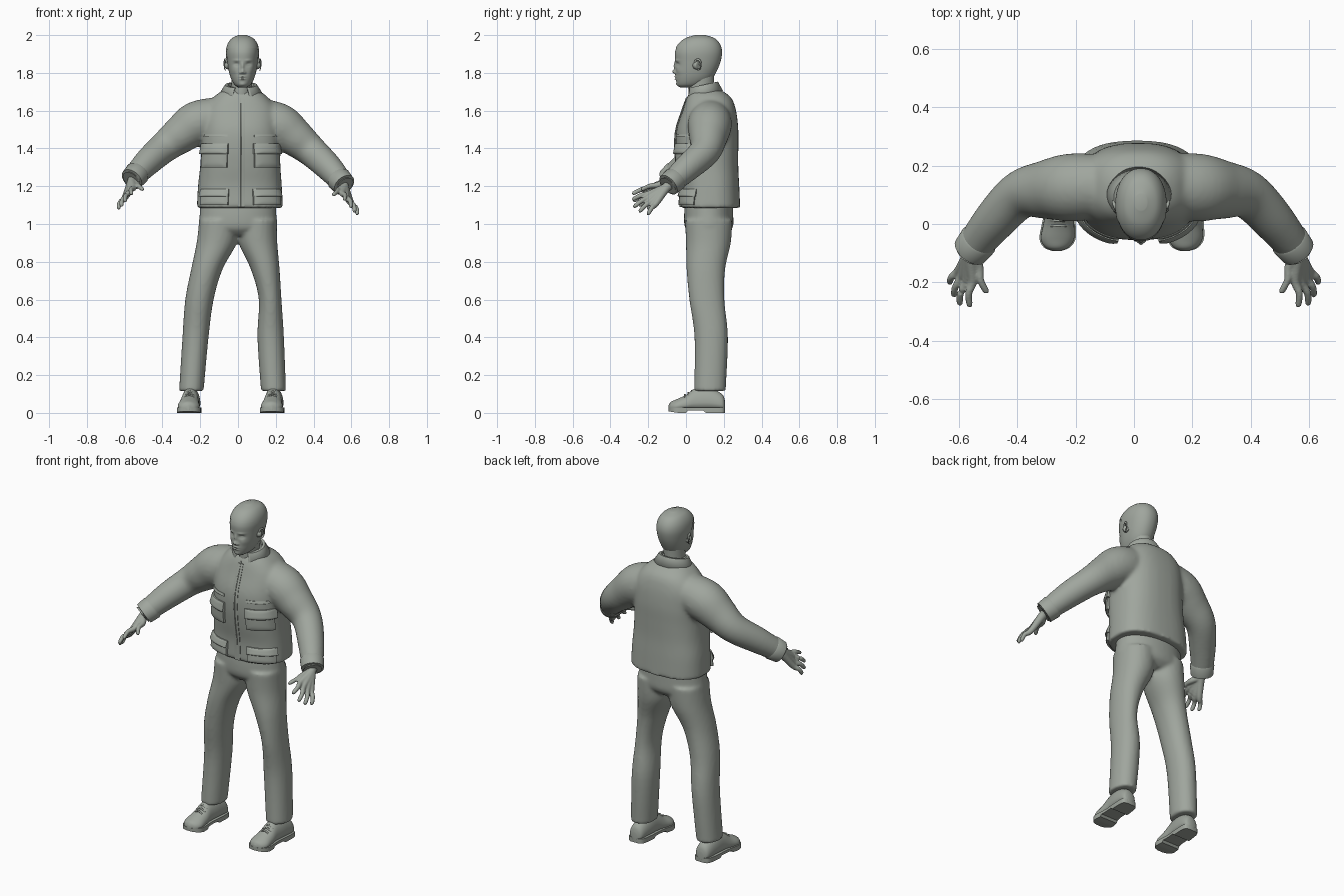
import bpy, bmesh, math
from mathutils import Vector

cube = bpy.data.objects.get("Cube")
if cube:
    bpy.data.objects.remove(cube, do_unlink=True)

grey = bpy.data.materials.new("sage grey")
grey.use_nodes = True
grey.diffuse_color = (0.35, 0.38, 0.34, 1)
grey.node_tree.nodes["Principled BSDF"].inputs["Base Color"].default_value = grey.diffuse_color


def curve(rows, k):
    """Catmull-Rom interpolation of rows of numbers."""
    out = []
    for i in range(len(rows) - 1):
        a, b, c, d = (rows[max(0, min(len(rows) - 1, i + j))] for j in (-1, 0, 1, 2))
        for s in range(k):
            t = s / k
            out.append([q + t / 2 * (r - p + t * (2 * p - 5 * q + 4 * r - w + t * (3 * (q - r) + w - p)))
                        for p, q, r, w in zip(a, b, c, d)])
    return out + [list(rows[-1])]


def skin(bm, rings):
    """Bridge rings of points and cap both ends."""
    loops = [[bm.verts.new(p) for p in ring] for ring in rings]
    m = len(loops[0])
    for a, b in zip(loops, loops[1:]):
        for i in range(m):
            bm.faces.new((a[i], a[(i + 1) % m], b[(i + 1) % m], b[i]))
    bm.faces.new(loops[0])
    bm.faces.new(loops[-1])


def oval(cx, z, rx, yf, yb, n, seg, grow=0.0):
    """Horizontal rounded ring between a front and a back depth."""
    pts = []
    for i in range(seg):
        t = math.tau * i / seg
        c, s = math.cos(t), math.sin(t)
        pts.append((cx + (rx + grow) * math.copysign(abs(c) ** (2 / n), c),
                    (yf + yb) / 2 + ((yb - yf) / 2 + grow) * math.copysign(abs(s) ** (2 / n), s), z))
    return pts


def loft(bm, rows, n=2.0, k=6, seg=40):
    skin(bm, [oval(*r, n, seg) for r in curve(rows, k)])


def tube(bm, rows, k=5, seg=16):
    """Round tube through rows of x, y, z, radius."""
    rows = curve(rows, k)
    pts = [Vector(r[:3]) for r in rows]
    rings = []
    for i, (p, r) in enumerate(zip(pts, rows)):
        d = (pts[min(i + 1, len(pts) - 1)] - pts[max(i - 1, 0)]).normalized()
        u = d.cross(Vector((0.3, 0.8, 0.5))).normalized()
        v = d.cross(u)
        rings.append([p + r[3] * (u * math.cos(math.tau * j / seg) + v * math.sin(math.tau * j / seg))
                      for j in range(seg)])
    skin(bm, rings)


def finish(name, bm, voxel=0, relax=4, sharp=50):
    bmesh.ops.recalc_face_normals(bm, faces=bm.faces)
    me = bpy.data.meshes.new(name)
    bm.to_mesh(me)
    bm.free()
    me.materials.append(grey)
    me.shade_smooth()
    me.set_sharp_from_angle(angle=math.radians(sharp))
    ob = bpy.data.objects.new(name, me)
    bpy.context.collection.objects.link(ob)
    if voxel:
        mod = ob.modifiers.new("blend", "REMESH")
        mod.mode, mod.voxel_size, mod.use_smooth_shade = "VOXEL", voxel, True
        mod = ob.modifiers.new("relax", "SMOOTH")
        mod.iterations, mod.factor = relax, 0.5
    return ob


# Jacket: torso and both sleeves blended together
TORSO = [(.01, 1.085, .228, -.03, .287), (.01, 1.2, .222, -.03, .282), (.012, 1.3, .213, -.045, .277),
         (.014, 1.4, .208, -.055, .277), (.014, 1.5, .205, -.05, .277), (.014, 1.6, .195, -.018, .265),
         (.014, 1.67, .145, .005, .238), (.014, 1.715, .085, .03, .175), (.014, 1.73, .07, .035, .155)]
ARM = [(.12, .13, 1.555, .11), (.22, .125, 1.52, .117), (.30, .118, 1.46, .102), (.39, .1, 1.385, .083),
       (.48, .01, 1.30, .073), (.56, -.09, 1.21, .058)]


def side(rows, s, drop=0.03):
    """Place rows on one side; the right arm hangs a little higher."""
    return [(s * r[0], r[1], r[2] + (drop * min(1, r[0] / .55) if s < 0 else 0), *r[3:]) for r in rows]


bm = bmesh.new()
loft(bm, TORSO, 2.5)
for s in (1, -1):
    tube(bm, side(ARM, s), seg=24)
finish("jacket", bm, .011, 7)

DENSE = curve(TORSO, 8)


def on_jacket(x, z, off):
    """Point on the jacket front, pushed outward."""
    cx, _, rx, yf, yb = min(DENSE, key=lambda r: abs(r[1] - z))
    lo = max([r for r in DENSE if r[1] <= z], key=lambda r: r[1])
    hi = min([r for r in DENSE if r[1] > z], key=lambda r: r[1])
    t = (z - lo[1]) / (hi[1] - lo[1])
    cx, _, rx, yf, yb = [a + (b - a) * t for a, b in zip(lo, hi)]
    q = min(.985, abs(x - cx) / rx)
    cy = (yf + yb) / 2
    v = Vector((x - cx, -(yb - yf) / 2 * (1 - q ** 2.5) ** .4, 0))
    v += v.normalized() * off
    return Vector((cx, cy, z)) + v


def patch(name, x0, x1, z0, z1, top, bottom):
    """Padded panel laid on the jacket front."""
    bm = bmesh.new()
    n = 14
    grid = []
    for j in range(n + 1):
        row = []
        for i in range(n + 1):
            u, v = max(0, min(1, (i - 1) / (n - 2))), max(0, min(1, (j - 1) / (n - 2)))
            edge = i in (0, n) or j in (0, n)
            e = max(abs(2 * u - 1), abs(2 * v - 1))
            off = -.02 if edge else (bottom + (top - bottom) * v) * (1 - .35 * e ** 4)
            row.append(bm.verts.new(on_jacket(x0 + (x1 - x0) * u, z0 + (z1 - z0) * v, off)))
        grid.append(row)
    for a, b in zip(grid, grid[1:]):
        for i in range(n):
            bm.faces.new((a[i], a[i + 1], b[i + 1], b[i]))
    finish(name, bm)


# Pockets, flaps and the zip placket
for label, a, b in (("right", -.185, -.055), ("left", .085, .212)):
    patch(label + "_chest_pocket", a, b, 1.30, 1.40, .012, .02)
    patch(label + "_chest_flap", a - .004, b + .004, 1.37, 1.425, .012, .028)
    patch(label + "_hip_pocket", a - .005, b + .005, 1.10, 1.17, .012, .02)
    patch(label + "_hip_flap", a - .008, b + .008, 1.145, 1.185, .01, .027)
    patch(label + "_chest_seam", a, b, 1.46, 1.475, .003, .007)
patch("zip_placket", 0, .035, 1.09, 1.66, .005, .005)
patch("zip", .014, .021, 1.09, 1.67, .008, .008)

# Folded collar, open at the front with pointed tips
bm = bmesh.new()
rows = []
for j, (rx, ry, z) in enumerate(((.066, .062, 1.70), (.072, .067, 1.735), (.083, .076, 1.735), (.115, .1, 1.683))):
    row = []
    for i in range(41):
        f = i / 20 - 1
        t = math.radians(90 + f * (166 - 5 * j))
        y = .092 + ry * math.sin(t)
        dip = .035 * abs(f) ** 8 if j == 3 else 0
        row.append(bm.verts.new((.016 + rx * math.cos(t), y, z + (y - .1) * .22 - dip)))
    rows.append(row)
for a, b in zip(rows, rows[1:]):
    for i in range(40):
        bm.faces.new((a[i], a[i + 1], b[i + 1], b[i]))
mod = finish("collar", bm).modifiers.new("cloth", "SOLIDIFY")
mod.thickness, mod.offset = .008, 0

# Trousers: hips and two legs blended together
HIPS = [(0, 1.15, .195, 0, .245), (0, 1.05, .203, -.01, .25), (0, .98, .205, -.005, .247), (0, .94, .15, .03, .21)]
RIGHT_LEG = [(-.1, 1.02, .105, -.005, .245), (-.113, .9, .106, 0, .237), (-.165, .76, .083, .003, .207),
             (-.204, .6, .075, .018, .203), (-.225, .4, .069, .045, .222), (-.247, .115, .065, .043, .21)]
LEFT_LEG = [(.1, 1.02, .105, -.005, .245), (.106, .9, .102, 0, .237), (.144, .76, .076, .003, .207),
            (.17, .6, .06, .018, .203), (.173, .4, .07, .045, .222), (.188, .115, .066, .043, .21)]
bm = bmesh.new()
for rows in (HIPS, RIGHT_LEG, LEFT_LEG):
    loft(bm, rows, 2.1)
finish("trousers", bm, .01, 5)

# Shoes: stations of y, half width, height, from heel to toe
SHOE = [(.207, .02, .06), (.19, .042, .1), (.12, .048, .135), (.05, .047, .13), (0, .053, .095),
        (-.05, .057, .072), (-.08, .04, .058), (-.092, .012, .04)]
for label, cx, turn in (("right", -.25, .08), ("left", .19, .08)):
    upper, sole, laces = bmesh.new(), bmesh.new(), bmesh.new()
    rings, edge = [], []
    for y, w, h in curve(SHOE, 5):
        mid = cx + turn * (y - .1)
        rings.append([(mid + w * math.cos(t), y, .012 + (h - .012) * (.35 + .65 * math.sin(t) if math.sin(t) > 0
                       else .35 + .35 * math.sin(t))) for t in [math.tau * i / 28 for i in range(28)]])
        lift = .012 if .0 < y < .1 else max(0, -y - .04) * .15
        edge.append([(mid - w - .005, y, lift), (mid + w + .005, y, lift),
                     (mid + w + .005, y, .028), (mid - w - .005, y, .028)])
    skin(upper, rings)
    skin(sole, edge)
    for y, z in ((.03, .113), (.012, .102), (-.006, .092)):
        mid = cx + turn * (y - .1)
        tube(laces, [(mid - .028, y, z - .012, .004), (mid, y, z + .004, .005), (mid + .028, y, z - .012, .004)], 4, 8)
    finish(label + "_shoe", upper)
    finish(label + "_sole", sole, sharp=35)
    finish(label + "_laces", laces)

# Hands and cuffs: each finger runs from the wrist through knuckle to tip
FINGERS = [((.553, -.19, 1.162), (.565, -.285, 1.13)), ((.573, -.193, 1.142), (.6, -.278, 1.09)),
           ((.588, -.18, 1.122), (.62, -.248, 1.065)), ((.6, -.16, 1.108), (.635, -.203, 1.05)),
           ((.533, -.145, 1.178), (.505, -.238, 1.155))]
for label, s in (("left", 1), ("right", -1)):
    bm = bmesh.new()
    for knuckle, tip in FINGERS:
        k, t = Vector(knuckle), Vector(tip)
        mid = k.lerp(t, .5) + Vector((.008, 0, .006))
        rows = [(.54, -.065, 1.228, .03), (.562, -.1, 1.197, .024), (*k, .017), (*mid, .0125),
                (*k.lerp(t, .92), .0105), (*t, .004)]
        tube(bm, side(rows, s), seg=14)
    finish(label + "_hand", bm, .0045, 3)
    bm = bmesh.new()
    tube(bm, side([(.528, -.05, 1.246, .06), (.534, -.058, 1.238, .067), (.562, -.093, 1.207, .062),
                   (.566, -.098, 1.203, .052), (.556, -.086, 1.214, .04)], s), 1, 24)
    finish(label + "_cuff", bm)

# Head with shaped face
HEAD = [(.024, 1.722, .02, -.03, .05), (.024, 1.738, .043, -.046, .09), (.024, 1.77, .061, -.054, .135),
        (.024, 1.81, .073, -.055, .16), (.024, 1.86, .081, -.057, .18), (.024, 1.91, .085, -.058, .188),
        (.024, 1.95, .077, -.04, .178), (.024, 1.98, .055, -.003, .15), (.024, 1.997, .018, .05, .1)]
FACE = [(0, 1.806, .011, .011, .016), (0, 1.835, .008, .022, .009), (.032, 1.845, .014, .01, -.011),
        (.032, 1.843, .009, .005, .005), (.032, 1.866, .018, .006, .004), (0, 1.78, .015, .004, .007),
        (0, 1.767, .013, .004, .007), (0, 1.738, .018, .01, .005), (.045, 1.812, .016, .018, .004),
        (.013, 1.801, .006, .006, .007)]
bm = bmesh.new()
loft(bm, HEAD, 2.15, 14, 112)
for v in bm.verts:
    if v.co.y < .03:
        for x, z, sx, sz, amp in FACE:
            v.co.y -= amp * math.exp(-((abs(v.co.x - .024) - x) / sx) ** 2 - ((v.co.z - z) / sz) ** 2)
finish("head", bm, sharp=80)

# Close-cropped hair shell above the hairline
bm = bmesh.new()
skin(bm, [oval(*r, 2.15, 64, .003) for r in curve(HEAD, 8)])
bare = [f for f in bm.faces if f.calc_center_median().z < 1.93 - 1.1 * max(0, min(.14, f.calc_center_median().y))]
bmesh.ops.delete(bm, geom=bare, context="FACES")
for v in bm.verts:
    v.co.z += .003 * max(0, (v.co.z - 1.93) / .067)
finish("hair", bm, sharp=80)

# Neck and ears
bm = bmesh.new()
loft(bm, [(.016, 1.62, .062, .02, .16), (.018, 1.70, .056, .012, .146), (.022, 1.80, .056, .015, .15)])
finish("neck", bm)
for label, s in (("left", 1), ("right", -1)):
    bm = bmesh.new()
    rim = [(math.radians(a), .004 + .002 * math.sin(math.radians(a))) for a in range(-100, 200, 30)]
    tube(bm, [(.024 + s * (.09 - .006 * math.cos(a) * -1), .062 + .017 * math.cos(a), 1.842 + .029 * math.sin(a), r)
              for a, r in rim], 3, 10)
    tube(bm, [(.024 + s * .07, .055, 1.84, .022), (.024 + s * .084, .06, 1.84, .02),
              (.024 + s * .087, .062, 1.84, .012)], 3, 14)
    finish(label + "_ear", bm)
